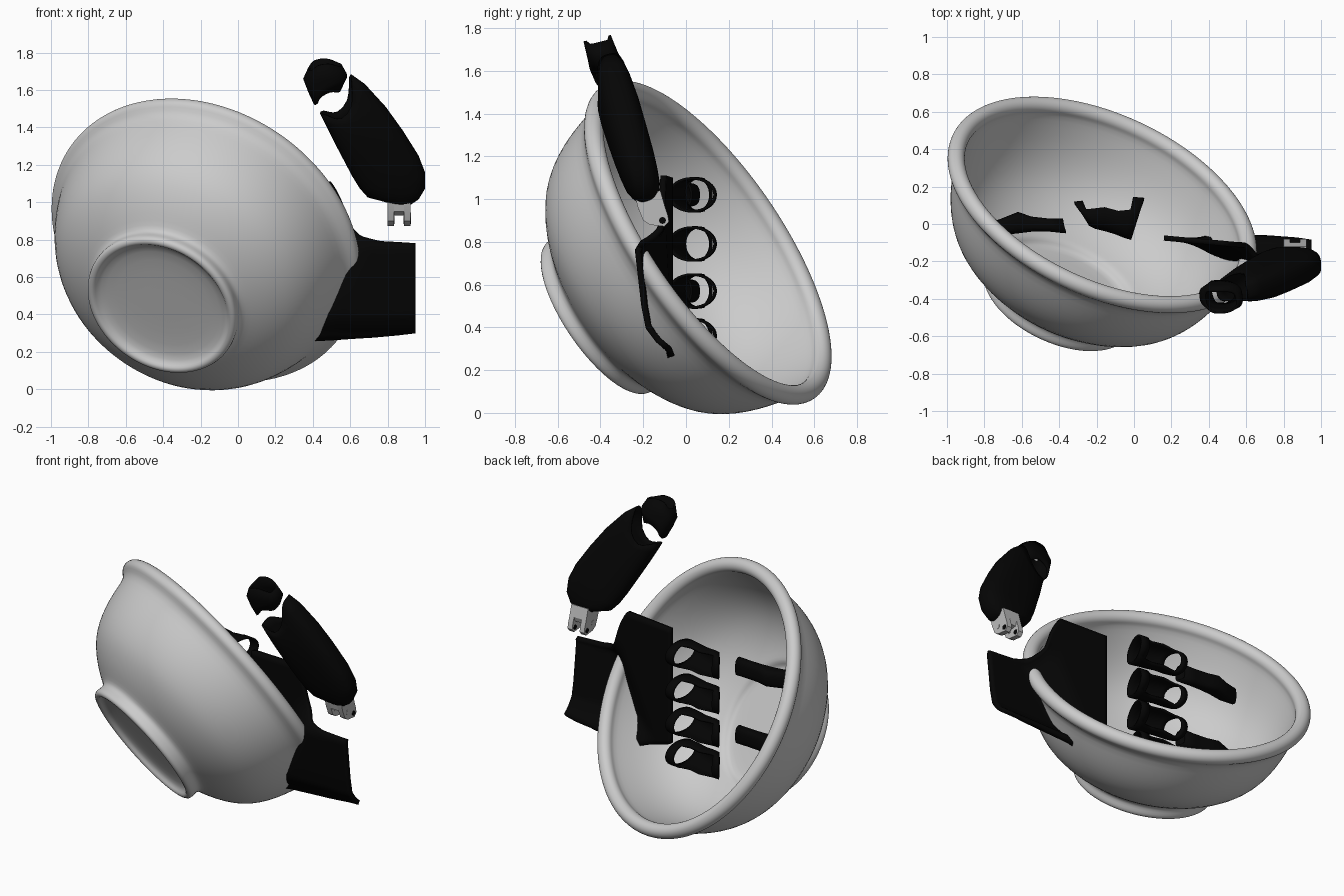
import bpy, bmesh, math
from mathutils import Vector, Matrix

if "Cube" in bpy.data.objects:
    bpy.data.objects.remove(bpy.data.objects["Cube"])


def material(name, value):
    m = bpy.data.materials.new(name)
    m.use_nodes = True
    col = (value, value, value, 1)
    m.diffuse_color = col
    m.node_tree.nodes["Principled BSDF"].inputs["Base Color"].default_value = col
    return m


GREY = material("bowl grey", 0.6)
BLACK = material("black shell", 0.0015)
METAL = material("bracket metal", 0.5)


def finish(name, bm, mat, angle=40, thickness=0.0, offset=-1.0, subsurf=0):
    bmesh.ops.recalc_face_normals(bm, faces=bm.faces)
    me = bpy.data.meshes.new(name)
    bm.to_mesh(me)
    bm.free()
    ob = bpy.data.objects.new(name, me)
    bpy.context.collection.objects.link(ob)
    me.materials.append(mat)
    if thickness:
        s = ob.modifiers.new("thickness", 'SOLIDIFY')
        s.thickness, s.offset = thickness, offset
    if subsurf:
        s = ob.modifiers.new("smooth", 'SUBSURF')
        s.levels = s.render_levels = subsurf
    bpy.ops.object.select_all(action='DESELECT')
    ob.select_set(True)
    bpy.context.view_layer.objects.active = ob
    bpy.ops.object.shade_smooth_by_angle(angle=math.radians(angle))
    return ob


def rounded(v, power):
    return math.copysign(abs(v) ** power, v)


def shell(name, rings, cap=False, power=1.0, window=(), n=32):
    """Loft through rounded rings: (end a, end b, half-depth vector, notch vector).
    Spans listed in window are left open around end a."""
    bm = bmesh.new()
    loops = []
    for a, b, depth, notch in rings:
        a, b, depth, notch = map(Vector, (a, b, depth, notch))
        mid, half = (a + b) / 2, (a - b) / 2
        loop = []
        for i in range(n):
            t = 2 * math.pi * i / n
            c, s = math.cos(t), math.sin(t)
            loop.append(bm.verts.new(mid + half * rounded(c, power)
                                     + depth * rounded(s, power) + notch * s ** 4))
        loops.append(loop)
    for k, (p, q) in enumerate(zip(loops, loops[1:])):
        for i in range(n):
            if k in window and (i < 6 or i >= n - 6):
                continue
            j = (i + 1) % n
            bm.faces.new((p[i], p[j], q[j], q[i]))
    if cap:
        bm.faces.new(loops[-1])
    return finish(name, bm, BLACK, 45, 0.012)


# Bowl: lathed profile of (radius, height), outside then inside
profile = [(0, .045), (.2, .045), (.34, .04), (.375, .02), (.385, .0), (.405, -.005),
           (.425, .005), (.428, .03), (.422, .06), (.43, .085), (.47, .105),
           (.55, .145), (.64, .21), (.70, .275), (.75, .36), (.785, .45),
           (.81, .54), (.825, .61)]
profile += [(.838 + .047 * math.cos(math.radians(a)), .672 + .047 * math.sin(math.radians(a)))
            for a in range(-50, 216, 24)]
profile += [(.785, .58), (.765, .5), (.735, .41), (.69, .32), (.63, .245), (.55, .18),
            (.47, .14), (.425, .125), (.40, .115), (.385, .09), (.365, .078), (.2, .078), (0, .078)]
bm = bmesh.new()
pts = [bm.verts.new((r, 0, h)) for r, h in profile]
edges = [bm.edges.new(e) for e in zip(pts, pts[1:])]
bmesh.ops.spin(bm, geom=pts + edges, cent=(0, 0, 0), axis=(0, 0, 1),
               angle=2 * math.pi, steps=80, use_duplicate=False)
bmesh.ops.remove_doubles(bm, verts=bm.verts, dist=0.0005)
axis = Vector((.36, .77, .525)).normalized()
bm.transform(Matrix.Translation((-.412, -.416, .443)) @ axis.to_track_quat('Z', 'Y').to_matrix().to_4x4())
finish("bowl", bm, GREY, 60, subsurf=1)


# Palm: sheet between a lower and an upper edge, curling forward at the wrist
def polyline(points, x):
    for (x0, y0), (x1, y1) in zip(points, points[1:]):
        if x <= x1:
            return y0 + (y1 - y0) * max(0, (x - x0) / (x1 - x0))
    return points[-1][1]


lower = [(.16, .34), (.40, .26), (.70, .28), (.95, .31)]
upper = [(.16, 1.10), (.50, 1.11), (.55, 1.02), (.60, .87), (.66, .81), (.76, .785), (.95, .775)]
wrist = [(.25, -.06), (.30, -.08), (.34, -.13), (.40, -.175), (.50, -.195), (.76, -.225), (.80, -.2), (.87, -.11)]
bm = bmesh.new()
grid = []
NX, NZ = 40, 24
for i in range(NX + 1):
    x = .16 + .79 * i / NX
    col = []
    for k in range(NZ + 1):
        lo, hi = polyline(lower, x), polyline(upper, x)
        z = lo + (hi - lo) * k / NZ
        start = .24 + .23 * min(1, max(0, (z - .35) / .45))
        f = min(1, max(0, (x - start) / .25))
        f = f * f * (3 - 2 * f)
        flat = -.075 - .09 * (x - .16)
        col.append(bm.verts.new((x, flat * (1 - f) + polyline(wrist, z) * f, z)))
    grid.append(col)
for p, q in zip(grid, grid[1:]):
    for k in range(NZ):
        bm.faces.new((p[k], q[k], q[k + 1], p[k + 1]))
finish("palm_plate", bm, BLACK, 50, 0.028, 0)

# Fingers: hollow segments along x, each with two hoops and a window between
O = (0, 0, 0)
segment = [(-.32, .12, -.24, -.01), (-.275, .125, -.21, -.025), (-.16, .148, -.15, -.04),
           (-.075, .126, -.10, -.055), (-.005, .145, -.05, -.075), (.055, .14, -.015, -.085)]
tip = [(-.38, .03, -.365, -.05), (-.46, .03, -.46, -.04), (-.55, .04, -.54, -.04),
       (-.62, .065, -.62, -.05), (-.72, .025, -.71, -.06), (-.80, 0, -.79, -.04)]


def finger_rings(outline, z, half):
    return [((ax, ay, z), (bx, by, z), (0, 0, half), O) for ax, ay, bx, by in outline]


for i, z in enumerate((1.02, .79, .57, .36)):
    shell(f"finger_segment_{i + 1}", finger_rings(segment, z, .083), window=(1, 2, 3))
    if i in (0, 2):
        shell(f"finger_tip_{i + 1}", finger_rings(tip, z, .055), cap=True, power=.7)


# Thumb: body and open tip, outlined in x and z and leaning back in y
def thumb_ring(ax, az, bx, bz, depth, notch=0.0):
    y = -.362 + (1.58 - (az + bz) / 2) * .31
    d = Vector((.14, -1, -.24)).normalized() * depth
    return ((ax, y, az), (bx, y, bz), d, Vector((.47, .27, -.84)) * notch)


shell("thumb_body", [
    thumb_ring(.44, 1.47, .61, 1.68, .08, .10),
    thumb_ring(.465, 1.42, .68, 1.63, .088, .07),
    thumb_ring(.51, 1.33, .79, 1.51, .095, .02),
    thumb_ring(.56, 1.235, .88, 1.385, .095),
    thumb_ring(.61, 1.14, .965, 1.25, .093),
    thumb_ring(.65, 1.075, 1.0, 1.16, .088),
    thumb_ring(.69, 1.03, 1.0, 1.08, .08),
    thumb_ring(.75, 1.015, .965, 1.02, .065),
    thumb_ring(.82, .995, .92, .99, .045)], cap=True, power=.75)
shell("thumb_tip", [
    thumb_ring(.405, 1.525, .545, 1.60, .068, -.035),
    thumb_ring(.375, 1.59, .58, 1.67, .074, -.01),
    thumb_ring(.35, 1.655, .58, 1.69, .072),
    thumb_ring(.375, 1.71, .555, 1.735, .066, -.035)], power=.7)


# Bracket: two lugs with pin holes, joined at the top
def prism(name, outline, x0, x1, mat):
    bm = bmesh.new()
    f = bm.faces.new([bm.verts.new((x0, y, z)) for y, z in outline])
    ext = bmesh.ops.extrude_face_region(bm, geom=[f])
    bmesh.ops.translate(bm, vec=(x1 - x0, 0, 0),
                        verts=[v for v in ext["geom"] if isinstance(v, bmesh.types.BMVert)])
    return finish(name, bm, mat, 30)


lug = [(-.24, 1.02), (-.225, .96), (-.20, .90), (-.17, .88), (-.10, .872), (-.08, .895),
       (-.085, .925), (-.10, .97), (-.12, 1.04)]
yoke = [(-.24, 1.02), (-.222, .95), (-.18, .93), (-.11, .94), (-.10, .97), (-.12, 1.04)]
for side, x in (("right", .80), ("left", .888)):
    prism(f"bracket_lug_{side}", lug, x, x + .034, METAL)
prism("bracket_yoke", yoke, .834, .888, METAL)
for i, (y, z) in enumerate(((-.17, .93), (-.11, .9))):
    disc = [(y + .016 * math.cos(t * math.pi / 8), z + .016 * math.sin(t * math.pi / 8)) for t in range(16)]
    for side, x in (("right", .798), ("left", .886)):
        prism(f"bracket_pin_{side}_{i + 1}", disc, x, x + .038, BLACK if i else METAL)
